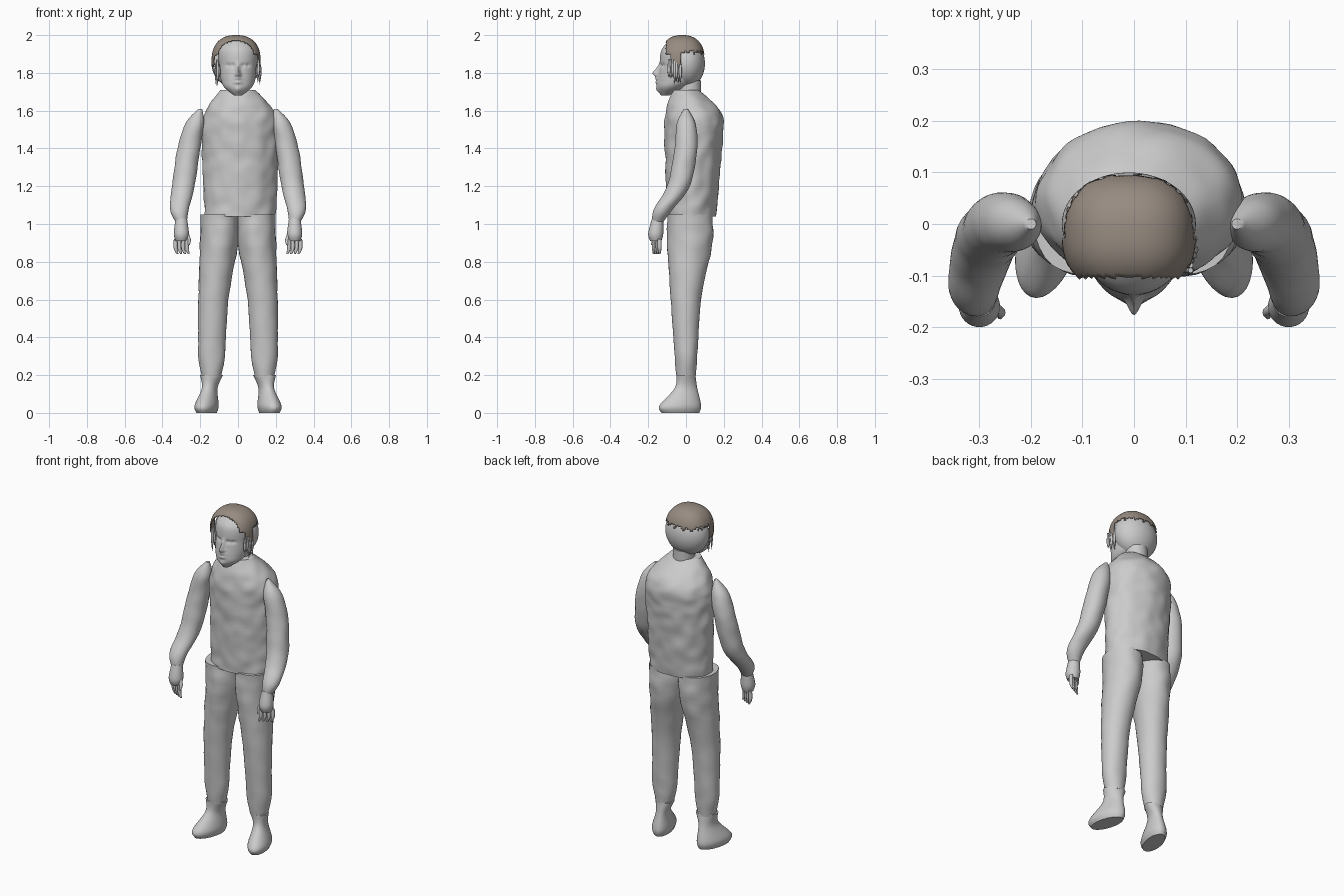
import bpy, bmesh, math, random
from mathutils import Vector, noise

random.seed(4)
if "Cube" in bpy.data.objects:
    bpy.data.objects.remove(bpy.data.objects["Cube"], do_unlink=True)


def make_material(name, red, green, blue):
    material = bpy.data.materials.new(name)
    material.use_nodes = True
    colour = (red, green, blue, 1)
    material.diffuse_color = colour
    material.node_tree.nodes["Principled BSDF"].inputs["Base Color"].default_value = colour
    return material


GREY = make_material("plain grey", .6, .6, .6)
BROWN = make_material("hair brown", .31, .26, .22)


def finish(name, bm, material=GREY):
    """Turn a bmesh into a smooth shaded object."""
    bmesh.ops.recalc_face_normals(bm, faces=bm.faces)
    mesh = bpy.data.meshes.new(name)
    bm.to_mesh(mesh)
    bm.free()
    mesh.materials.append(material)
    obj = bpy.data.objects.new(name, mesh)
    bpy.context.collection.objects.link(obj)
    bpy.ops.object.select_all(action="DESELECT")
    obj.select_set(True)
    bpy.context.view_layer.objects.active = obj
    bpy.ops.object.shade_smooth_by_angle(angle=math.radians(50))
    return obj


def spline(stations, steps):
    """Smooth curve through the stations."""
    padded = [stations[0], *stations, stations[-1]]
    for i in range(len(stations) - 1):
        for k in range(steps):
            t = k / steps
            yield [b + t * (c - a + t * (2 * a - 5 * b + 4 * c - d + t * (3 * (b - c) + d - a))) / 2
                   for a, b, c, d in zip(*padded[i:i + 4])]
    yield stations[-1]


def loft(name, *stations, side=1, segments=32, steps=8, change=None):
    """Stack oval rings given as x, y, z, half width and, if not round, half depth."""
    full = [(*s, s[-1]) if len(s) == 4 else s for s in stations]
    bm = bmesh.new()
    rings = []
    for x, y, z, width, depth in spline(full, steps):
        ring = []
        for k in range(segments):
            angle = math.tau * k / segments
            direction = Vector((width * math.cos(angle), depth * math.sin(angle), 0))
            point = Vector((x, y, z)) + direction
            if change:
                point = change(point, direction)
            ring.append(bm.verts.new((side * point.x, point.y, point.z)))
        rings.append(ring)
    for low, high in zip(rings, rings[1:]):
        for k in range(segments):
            bm.faces.new((low[k - 1], low[k], high[k], high[k - 1]))
    bm.faces.new(rings[0])
    bm.faces.new(rings[-1])
    return finish(name, bm)


def wrinkle(point, direction):
    """Soft uneven cloth."""
    return point + direction * noise.noise(point * 15) * .05


def splay(point, direction):
    """Turn the toes outward."""
    point.x -= point.y / 5
    return point


def rounded_box(center, radii, power):
    """Ball that grows squarer with a higher power."""
    bm = bmesh.new()
    bmesh.ops.create_uvsphere(bm, u_segments=96, v_segments=48, radius=1)
    for v in bm.verts:
        size = sum(abs(p) ** power for p in v.co) ** (1 / power)
        v.co = [c + r * p / size for c, r, p in zip(center, radii, v.co)]
    return bm


# Torso with sloping collar
loft("torso", (.01, .03, 1.04, .19, .13), (.01, .04, 1.4, .2, .15), (.01, .04, 1.58, .19, .15),
     (0, 0, 1.71, .09, .07), segments=64, steps=20, change=wrinkle)
loft("neck", (0, .02, 1.7, .06), (0, .02, 1.76, .06))

# Legs, shoes, sleeves and hands on both sides
for label, side in (("left", 1), ("right", -1)):
    loft(label + "_trouser_leg", (.14, 0, .19, .05), (.14, 0, .3, .07, .06), (.13, 0, .6, .08),
         (.1, .02, .9, .1, .12), (.1, .02, 1.05, .1, .12), side=side, change=wrinkle)
    loft(label + "_shoe", (.16, -.03, 0, .05, .1), (.16, -.03, .04, .06, .11),
         (.15, 0, .13, .04, .06), (.14, 0, .2, .06, .05), side=side, change=splay)
    loft(label + "_sleeve", (.3, -.15, 1.01, .03), (.31, -.12, 1.08, .05), (.29, -.04, 1.2, .06),
         (.26, 0, 1.4, .06), (.23, 0, 1.53, .05), (.2, 0, 1.61, .01), side=side, change=wrinkle)
    loft(label + "_palm", (.3, -.16, .91, .03), (.3, -.16, .95, .04), (.3, -.15, 1.03, .03),
         side=side)
    for i in range(4):
        x, y = .27 + i / 50, -.17 + i / 100
        loft(f"{label}_finger_{i + 1}", (x - .01, y, .84, .005), (x, y, .87, .01),
             (x, y, .92, .01), side=side, segments=12)
    loft(label + "_thumb", (.26, -.18, .89, .005), (.26, -.17, .92, .01), (.28, -.16, .97, .01),
         side=side, segments=12)

# Face features as soft bumps: offset, height, push, spread across, spread upward
FEATURES = {
    "nose_tip": (0, 1.8, .03, .01, .02), "bridge": (0, 1.83, .01, .01, .02),
    "upper_lip": (0, 1.77, .01, .02, .01), "lower_lip": (0, 1.75, .01, .02, .01),
    "socket": (.04, 1.84, -.015, .02, .01), "eyeball": (.04, 1.84, .01, .01, .01),
    "nostril": (.01, 1.79, .01, .01, .01), "chin": (0, 1.71, .01, .02, .02),
}


def sculpt_face(point, direction):
    if direction.y < 0:
        across, up = abs(point.x), point.z
        for x, z, push, wide, tall in FEATURES.values():
            point.y -= push * math.exp(-((across - x) / wide) ** 2 - ((up - z) / tall) ** 2)
    return point


loft("face", (0, -.11, 1.68, .02), (0, -.08, 1.72, .07), (0, -.05, 1.76, .09, .1),
     (0, -.03, 1.83, .1, .11), (0, -.03, 1.92, .1), (0, -.03, 1.98, .05),
     segments=144, steps=16, change=sculpt_face)

# Back of the head, a half shell behind the face
skull = rounded_box((-.01, 0, 1.85), (.13, .1, .13), 2)
bmesh.ops.bisect_plane(skull, geom=[*skull.verts, *skull.edges, *skull.faces],
                       plane_co=(0, -.03, 0), plane_no=(0, -1, 0), clear_outer=True)
bmesh.ops.holes_fill(skull, edges=skull.edges)
finish("back_of_head", skull)


def hairline(y):
    """Lower edge of the hair: fringe, sideburn, then the back."""
    if y < -.08:
        return 1.9
    return 1.83 if y < -.03 else 1.91


# Hair cap with ragged lower edge and straight fringe
hair = rounded_box((-.01, -.02, 1.86), (.13, .12, .14), 2.4)
unwanted = []
for face in hair.faces:
    middle = face.calc_center_median()
    if middle.y < -.105 or middle.z < hairline(middle.y) + random.uniform(-.01, .01):
        unwanted.append(face)
bmesh.ops.delete(hair, geom=unwanted, context="FACES")
shell = finish("hair", hair, BROWN).modifiers.new("thickness", "SOLIDIFY")
shell.thickness = .005

# Loose locks beside the cheeks
for label, side in (("left", 1), ("right", -1)):
    for i in range(7):
        x, y = random.uniform(.1, .12), -.09 + i / 100
        loft(f"{label}_lock_{i + 1}", (x, y, random.uniform(1.73, 1.78), .001),
             (x, y, 1.81, .008), (.11, y, 1.87, .005), side=side, segments=8)
